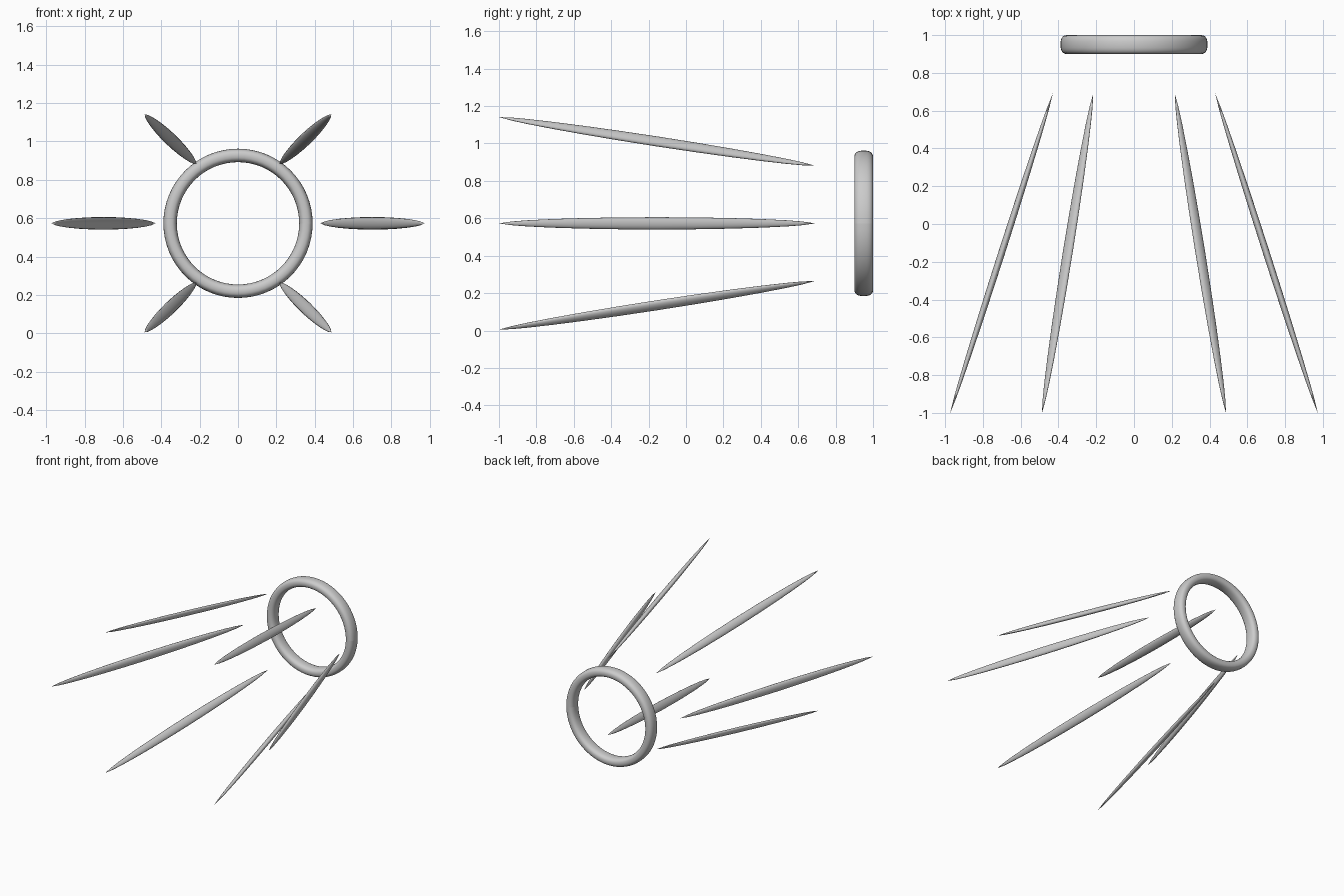
import bpy, bmesh, math
from mathutils import Vector

if "Cube" in bpy.data.objects:
    bpy.data.objects.remove(bpy.data.objects["Cube"])

CZ = 0.573


def finish(bm, name):
    bmesh.ops.recalc_face_normals(bm, faces=bm.faces)
    me = bpy.data.meshes.new(name)
    bm.to_mesh(me)
    bm.free()
    ob = bpy.data.objects.new(name, me)
    bpy.context.collection.objects.link(ob)
    for p in me.polygons:
        p.use_smooth = True
    return ob


def spike(name, back, front, half_w=0.033, half_t=0.018, sides=16):
    """Slim flattened spindle, widest across the radial direction."""
    a, b = Vector(back), Vector(front)
    axis = (b - a).normalized()
    wide = Vector((0, 1, 0)).cross(axis).normalized()
    thin = axis.cross(wide)
    bm = bmesh.new()
    tips = [bm.verts.new(a), bm.verts.new(b)]
    rings = []
    for t, r in ((0.04, .30), (0.09, .50), (0.17, .70), (0.27, .86), (0.38, .96), (0.5, 1),
                 (0.62, .96), (0.73, .86), (0.83, .70), (0.91, .50), (0.96, .30)):
        c = a.lerp(b, t)
        rings.append([bm.verts.new(c + wide * (half_w * r * math.cos(k * math.tau / sides))
                                   + thin * (half_t * r * math.sin(k * math.tau / sides)))
                      for k in range(sides)])
    for k in range(sides):
        n = (k + 1) % sides
        bm.faces.new((tips[0], rings[0][k], rings[0][n]))
        bm.faces.new((tips[1], rings[-1][n], rings[-1][k]))
        for p, q in zip(rings, rings[1:]):
            bm.faces.new((p[k], q[k], q[n], p[n]))
    return finish(bm, name)


# Ring: rounded section swept around y, left open at the +x seam
bm = bmesh.new()
SEG, SEC = 64, 24
loops = []
for i in range(SEG + 1):
    ang = math.tau * i / SEG
    loop = []
    for k in range(SEC):
        c, s = math.cos(math.tau * k / SEC), math.sin(math.tau * k / SEC)
        r = 0.354 + 0.035 * math.copysign(abs(c) ** 0.8, c)
        y = 0.95 + 0.05 * math.copysign(abs(s) ** 0.8, s)
        loop.append(bm.verts.new((r * math.cos(ang), y, CZ + r * math.sin(ang))))
    loops.append(loop)
for p, q in zip(loops, loops[1:]):
    for k in range(SEC):
        n = (k + 1) % SEC
        bm.faces.new((p[k], p[n], q[n], q[k]))
finish(bm, "ring")

# Six spikes fanning out toward the front
for side, s in (("right", 1), ("left", -1)):
    spike("side_spike_" + side, (0.43 * s, 0.69, CZ), (0.973 * s, -1, CZ))
    for level, v in (("upper", 1), ("lower", -1)):
        spike(f"{level}_spike_{side}", (0.216 * s, 0.69, CZ + 0.308 * v),
              (0.487 * s, -1, CZ + 0.568 * v))
